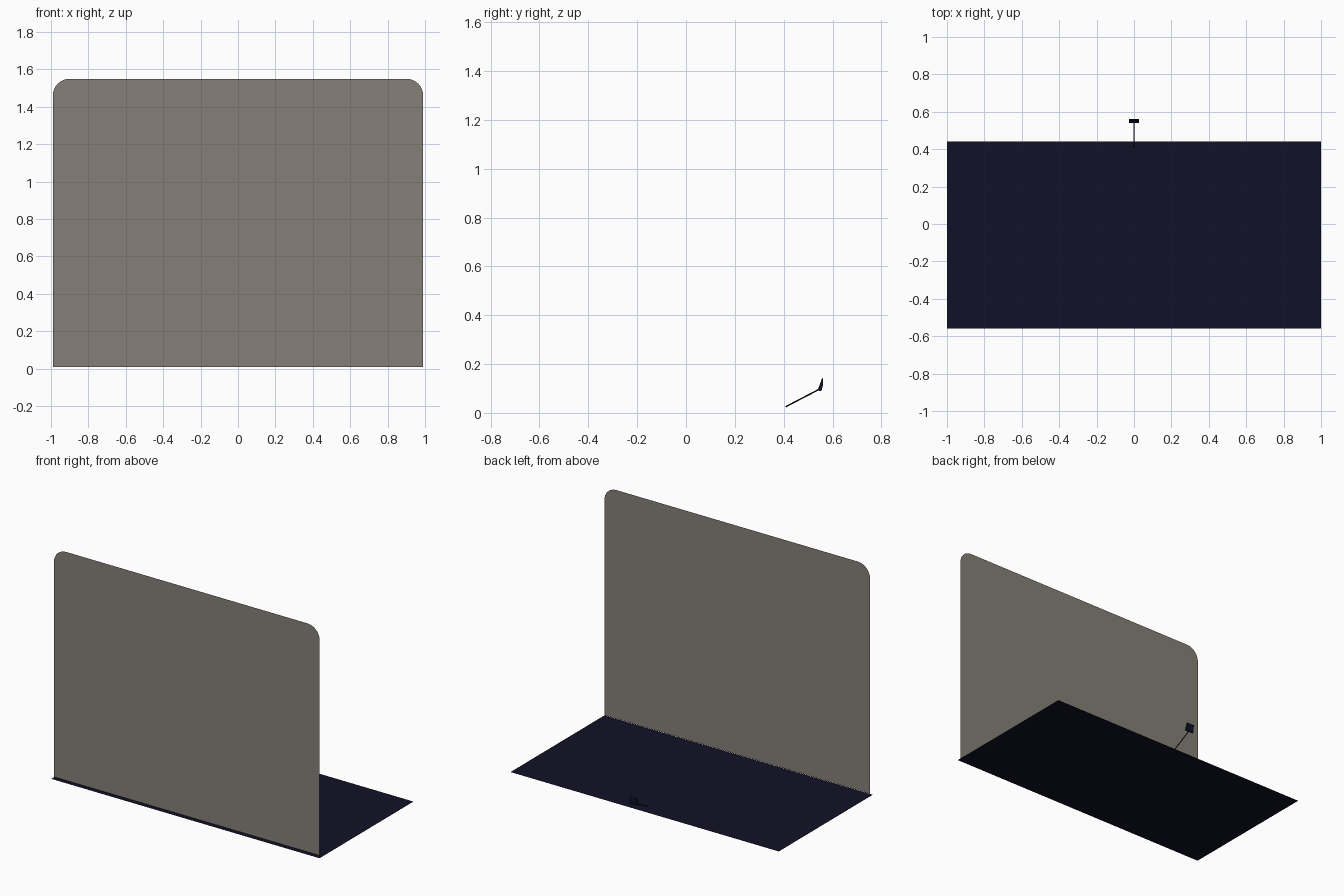
import bpy, bmesh, math
from mathutils import Vector

if "Cube" in bpy.data.objects:
    bpy.data.objects.remove(bpy.data.objects["Cube"])


def material(name, rgb):
    m = bpy.data.materials.new(name)
    m.diffuse_color = (*rgb, 1)
    m.use_nodes = True
    m.node_tree.nodes["Principled BSDF"].inputs["Base Color"].default_value = m.diffuse_color
    return m


NAVY = material("dark navy", (0.0055, 0.0055, 0.02))
GREY = material("warm grey", (0.235, 0.215, 0.185))


def finish(name, bm, mat):
    me = bpy.data.meshes.new(name)
    bm.to_mesh(me)
    bm.free()
    me.materials.append(mat)
    ob = bpy.data.objects.new(name, me)
    bpy.context.collection.objects.link(ob)
    return ob


def sheet(name, points, mat):
    bm = bmesh.new()
    bm.faces.new([bm.verts.new(p) for p in points])
    return finish(name, bm, mat)


# Flat base sheet
sheet("base_sheet", [(-1, -0.56, 0), (1, -0.56, 0), (1, 0.44, 0), (-1, 0.44, 0)], NAVY)

# Upright panel with rounded top corners
W, TOP, R, Y = 0.99, 1.55, 0.09, -0.545
outline = [(-W, Y, 0.01), (W, Y, 0.01)]
for cx, start in ((W - R, 0), (R - W, 90)):
    for i in range(9):
        a = math.radians(start + 90 * i / 8)
        outline.append((cx + R * math.cos(a), Y, TOP - R + R * math.sin(a)))
sheet("upright_panel", outline, GREY)

# Thin slanted lever behind the base
a, b = Vector((0, 0.408, 0.025)), Vector((0, 0.548, 0.098))
bm = bmesh.new()
bmesh.ops.create_cone(bm, cap_ends=True, segments=8, radius1=0.003, radius2=0.003,
                      depth=(b - a).length)
rot = (b - a).to_track_quat('Z', 'Y').to_matrix().to_4x4()
bmesh.ops.transform(bm, matrix=rot, verts=bm.verts)
bmesh.ops.translate(bm, vec=(a + b) / 2, verts=bm.verts)
finish("lever_rod", bm, NAVY)

# Wedge-shaped paddle on the lever end
profile = [(0.540, 0.096), (0.546, 0.089), (0.555, 0.091),
           (0.560, 0.110), (0.561, 0.143), (0.557, 0.141)]
bm = bmesh.new()
face = bm.faces.new([bm.verts.new((-0.028, y, z)) for y, z in profile])
ext = bmesh.ops.extrude_face_region(bm, geom=[face])
bmesh.ops.translate(bm, vec=(0.056, 0, 0),
                    verts=[g for g in ext["geom"] if isinstance(g, bmesh.types.BMVert)])
bmesh.ops.recalc_face_normals(bm, faces=bm.faces)
finish("lever_paddle", bm, NAVY)
